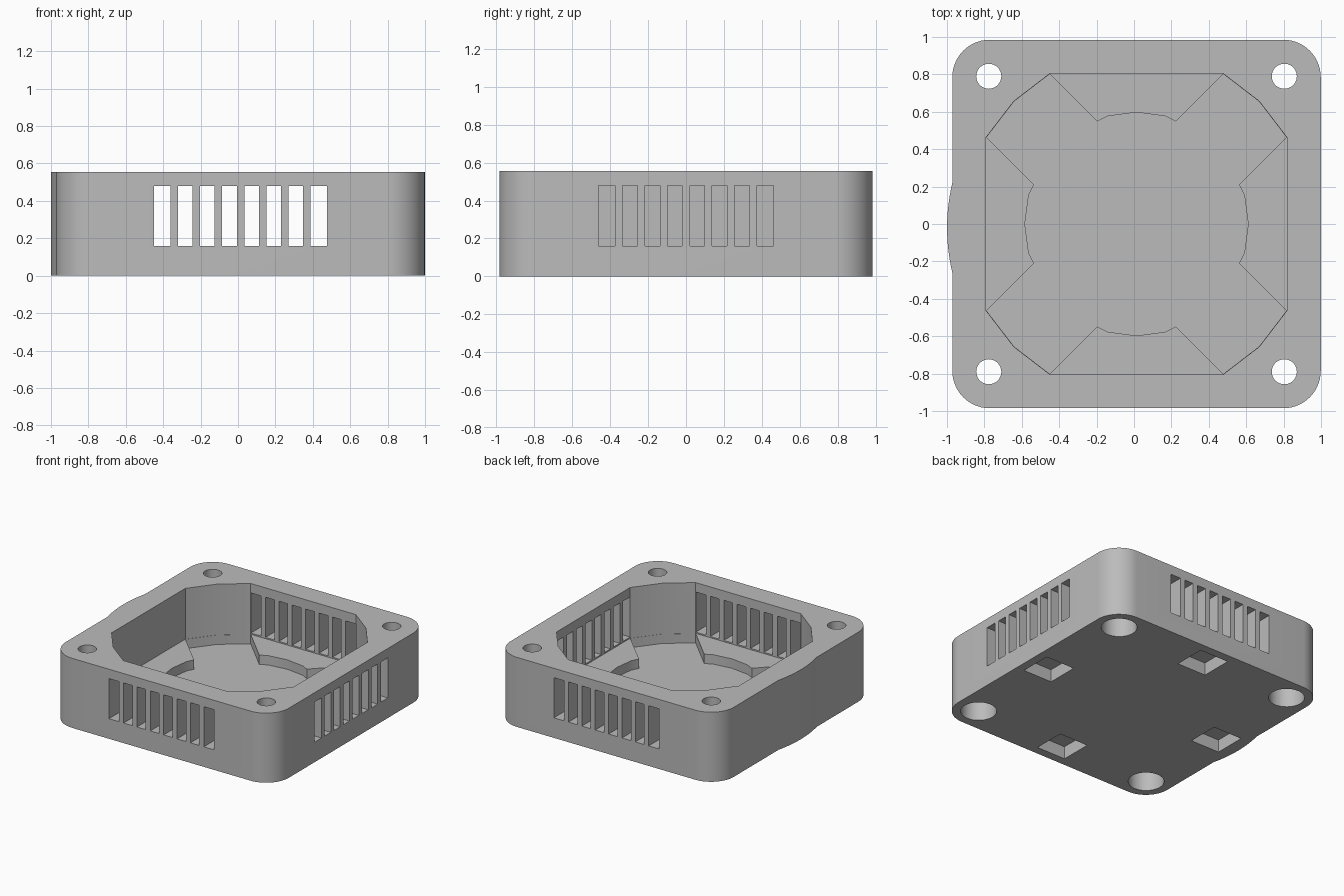
import bpy
import bmesh
from math import pi, cos, sin, radians

HALF, HEIGHT, CORNER = 0.985, 0.555, 0.2
FLOOR, TAB_TOP, OFFSET = 0.075, 0.15, 0.0135

old = bpy.data.objects.get("Cube")
if old:
    bpy.data.objects.remove(old)

grey = bpy.data.materials.new("light_grey")
grey.use_nodes = True
grey.diffuse_color = (0.5, 0.5, 0.5, 1)
grey.node_tree.nodes["Principled BSDF"].inputs["Base Color"].default_value = (0.5, 0.5, 0.5, 1)


def prism(bm, points, low, high):
    """Add a closed vertical prism over a counter-clockwise outline."""
    bottom = [bm.verts.new((x, y, low)) for x, y in points]
    top = [bm.verts.new((x, y, high)) for x, y in points]
    bm.faces.new(bottom[::-1])
    bm.faces.new(top)
    for i in range(len(points)):
        j = (i + 1) % len(points)
        bm.faces.new((bottom[i], bottom[j], top[j], top[i]))


def box(bm, x0, x1, y0, y1, z0, z1):
    prism(bm, [(x0, y0), (x1, y0), (x1, y1), (x0, y1)], z0, z1)


def arc(cx, cy, r, start, end, steps):
    angles = [radians(start + (end - start) * i / steps) for i in range(steps + 1)]
    return [(cx + r * cos(a), cy + r * sin(a)) for a in angles]


def four_turns(points):
    """Repeat a quarter outline around the centre."""
    result = []
    for x, y in points:
        result.append((x, y))
    for turn in range(3):
        result += [(-y, x) for x, y in result[-len(points):]]
    return result


def make_object(name, bm):
    mesh = bpy.data.meshes.new(name)
    bm.to_mesh(mesh)
    bm.free()
    obj = bpy.data.objects.new(name, mesh)
    bpy.context.collection.objects.link(obj)
    obj.location.x = OFFSET
    return obj


# Rounded square body with a shallow bulge on one side
inner = HALF - CORNER
outline = []
for k, (sx, sy) in enumerate([(1, 1), (-1, 1), (-1, -1), (1, -1)]):
    outline += arc(sx * inner, sy * inner, CORNER, 90 * k, 90 * k + 90, 14)
    if k == 1:
        chord, sag = 0.24, 0.028
        for i in range(17):
            t = 1 - i / 8
            outline.append((-HALF - sag * (1 - t * t), -0.02 + chord * t))
bm = bmesh.new()
prism(bm, outline, 0, HEIGHT)
body = make_object("fan_housing", bm)
body.data.materials.append(grey)

cutters = []

# Main cavity with four flat sides and faceted corners
bm = bmesh.new()
prism(bm, four_turns(arc(0, 0, 0.928, 30, 60, 2)), TAB_TOP, 1)
cutters.append(make_object("cavity_cutter", bm))

# Sunken floor, leaving four tabs standing along the walls
r = 0.597
corner = [(x * 0.998, y * 0.998) for x, y in arc(0, 0, 0.928, 30, 60, 2)]
quarter = arc(0, 0, r, 0, 15, 1) + [(0.548, 0.21)] + corner
quarter += [(0.21, 0.548), (r * sin(pi / 12), r * cos(pi / 12))]
bm = bmesh.new()
prism(bm, four_turns(quarter), FLOOR, 0.3)
cutters.append(make_object("floor_cutter", bm))

# Vent slots on three sides, wider at the ends of each row
bm = bmesh.new()
for side in (-1, 1):
    for i in range(4):
        a = 0.02 + 0.118 * i
        b = a + (0.089 if i == 3 else 0.078)
        a, b = sorted((side * a, side * b))
        box(bm, a, b, -1.2, 1.2, 0.16, 0.48)
        box(bm, 0.7, 1.2, a, b, 0.16, 0.48)

# Square pockets under the tabs
for x, y in four_turns([(0.79, 0)]):
    box(bm, x - 0.127, x + 0.127, y - 0.127, y + 0.127, -0.1, 0.1)

# Screw holes
posts = four_turns([(0.79, 0.79)])
for x, y in posts:
    prism(bm, arc(x, y, 0.067, 0, 350, 35), -0.2, 1)
cutters.append(make_object("slot_cutter", bm))

# Counterbores for the screw heads
bm = bmesh.new()
for x, y in posts:
    prism(bm, arc(x, y, 0.13, 0, 350, 35), -0.3, 0.35)
cutters.append(make_object("counterbore_cutter", bm))

bpy.context.view_layer.objects.active = body
for cutter in cutters:
    cutter.hide_render = True
    mod = body.modifiers.new(cutter.name, "BOOLEAN")
    mod.operation = "DIFFERENCE"
    mod.solver = "EXACT"
    mod.object = cutter
    bpy.ops.object.modifier_apply(modifier=mod.name)
for cutter in cutters:
    bpy.data.objects.remove(cutter)

for obj in bpy.context.selected_objects:
    obj.select_set(False)
body.select_set(True)
bpy.ops.object.shade_smooth_by_angle(angle=radians(30))
